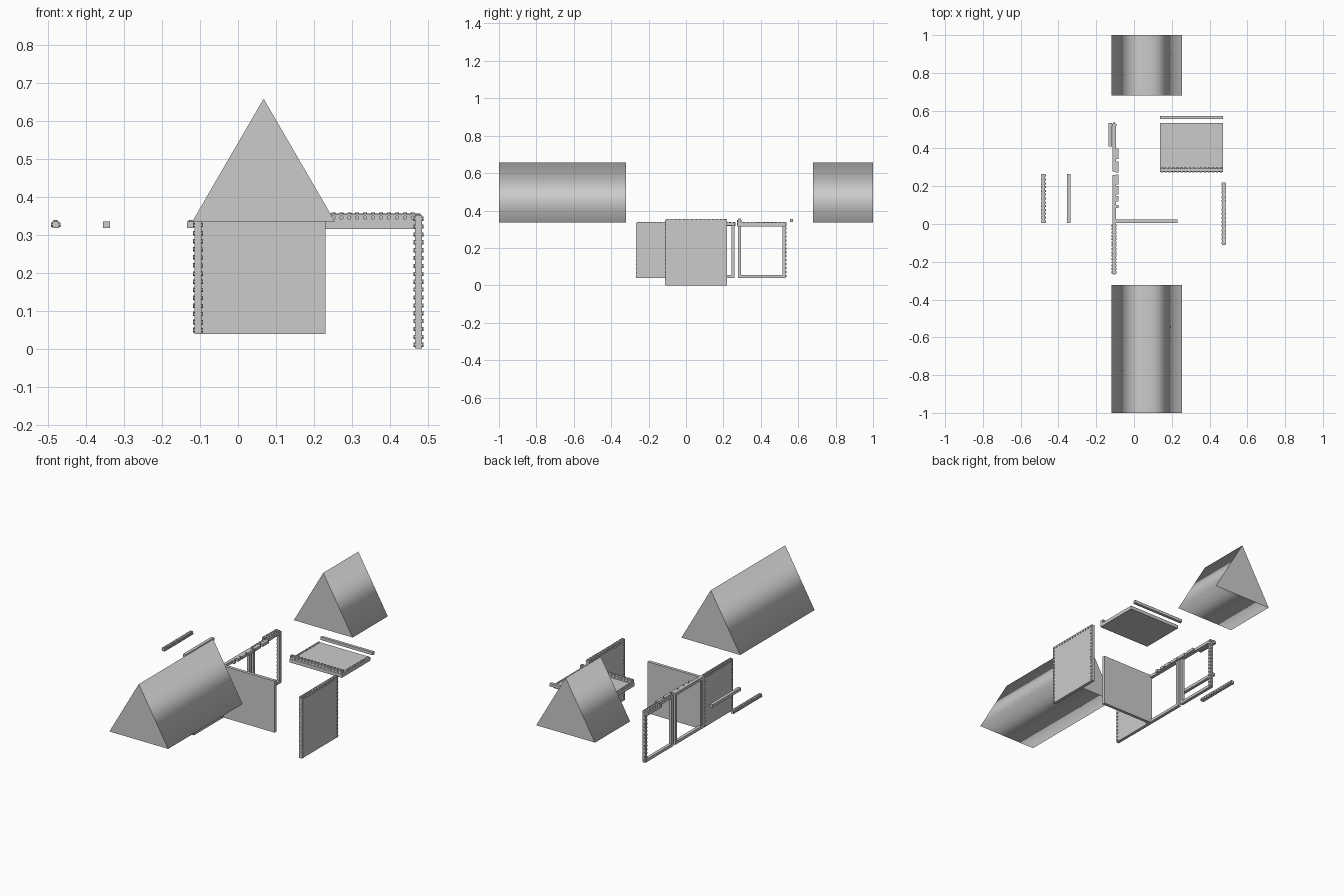
import bpy, bmesh, math
from mathutils import Vector, Matrix

if "Cube" in bpy.data.objects:
    bpy.data.objects.remove(bpy.data.objects["Cube"])


def finish(name, bm):
    me = bpy.data.meshes.new(name)
    bm.normal_update()
    bm.to_mesh(me)
    bm.free()
    ob = bpy.data.objects.new(name, me)
    bpy.context.collection.objects.link(ob)
    return ob


def add_box(bm, x, y, z):
    m = Matrix.Translation(((x[0]+x[1])/2, (y[0]+y[1])/2, (z[0]+z[1])/2))
    m = m @ Matrix.Diagonal((x[1]-x[0], y[1]-y[0], z[1]-z[0], 1))
    bmesh.ops.create_cube(bm, size=1, matrix=m)


def box(name, x, y, z):
    bm = bmesh.new()
    add_box(bm, x, y, z)
    return finish(name, bm)


# row of small round studs from a to b, pointing along d
def studs(name, a, b, d, n, r=0.0055, h=0.004):
    bm = bmesh.new()
    a, b, d = Vector(a), Vector(b), Vector(d)
    rot = d.to_track_quat('Z', 'Y').to_matrix().to_4x4()
    for i in range(n):
        p = a.lerp(b, i / (n - 1)) + d * h / 2
        bmesh.ops.create_cone(bm, cap_ends=True, segments=10, radius1=r, radius2=r,
                              depth=h, matrix=Matrix.Translation(p) @ rot)
    return finish(name, bm)


# triangular prism with smooth sides and flat ends
def prism(name, y0, y1):
    bm = bmesh.new()
    pts = [(-0.12, 0.335), (0.255, 0.335), (0.0675, 0.658)]
    f = [bm.verts.new((x, y0, z)) for x, z in pts]
    k = [bm.verts.new((x, y1, z)) for x, z in pts]
    bm.faces.new(f)
    bm.faces.new(k[::-1])
    for i in range(3):
        j = (i + 1) % 3
        bm.faces.new((f[j], f[i], k[i], k[j])).smooth = True
    return finish(name, bm)


# window frame made of four bars
def frame(name, y0, y1, z0=0.038, z1=0.335, t=0.016, x=(-0.114, -0.096)):
    bm = bmesh.new()
    for y in ((y0, y0 + t), (y1 - t, y1)):
        add_box(bm, x, y, (z0, z1))
    for z in ((z0, z0 + t), (z1 - t, z1)):
        add_box(bm, x, (y0 + t, y1 - t), z)
    return finish(name, bm)


prism("front_roof_prism", -1.0, -0.322)
prism("back_roof_prism", 0.68, 1.0)

# plain cross panel
box("cross_panel", (-0.11, 0.23), (0.005, 0.023), (0.038, 0.335))

# left solid wall and right wall, with studs along their edges
for label, xc, ya, yb, za, zb, n in (("left", -0.105, -0.265, 0.0, 0.038, 0.335, 14),
                                     ("right", 0.475, -0.11, 0.22, 0.0, 0.352, 17)):
    w = 0.009
    box(label + "_wall", (xc - w, xc + w), (ya, yb), (za, zb))
    for s in (-1, 1):
        for tag, y in (("front", ya + 0.009), ("back", yb - 0.009)):
            studs(f"{label}_{tag}_studs", (xc + s*w, y, za + 0.01), (xc + s*w, y, zb - 0.01), (s, 0, 0), n)
        studs(label + "_top_side_studs", (xc + s*w, ya + 0.01, zb - 0.01),
              (xc + s*w, yb - 0.01, zb - 0.01), (s, 0, 0), 15)
    studs(label + "_end_studs", (xc, ya, za + 0.01), (xc, ya, zb - 0.01), (0, -1, 0), n, h=0.002)
    studs(label + "_top_studs", (xc, ya + 0.01, zb), (xc, yb - 0.01, zb), (0, 0, 1), 15)

# two open window frames
frame("window_frame_front", 0.0, 0.26)
frame("window_frame_back", 0.277, 0.533)
studs("frame_end_studs", (-0.105, 0.533, 0.05), (-0.105, 0.533, 0.325), (0, 1, 0), 14)
for s in (-1, 1):
    studs("frame_side_studs", (-0.105 + s*0.009, 0.524, 0.05),
          (-0.105 + s*0.009, 0.524, 0.325), (s, 0, 0), 14)
studs("frame_top_studs", (-0.105, 0.285, 0.335), (-0.105, 0.525, 0.335), (0, 0, 1), 12)

# uneven bricks hung along the top of the frames
for y0, y1 in ((0.085, 0.1), (0.12, 0.147), (0.155, 0.2), (0.21, 0.262), (0.272, 0.33), (0.345, 0.4)):
    box("frame_brick", (-0.097, -0.083), (y0, y1), (0.319, 0.335))
box("frame_long_brick", (-0.134, -0.116), (0.41, 0.536), (0.318, 0.335))
studs("long_brick_studs", (-0.125, 0.419, 0.335), (-0.125, 0.527, 0.335), (0, 0, 1), 6)

# loose bars on the left
for label, xc in (("inner", -0.346), ("outer", -0.48)):
    box(label + "_bar", (xc - 0.009, xc + 0.009), (0.005, 0.265), (0.318, 0.335))
for s in (-1, 1):
    studs("outer_bar_side_studs", (-0.48 + s*0.009, 0.014, 0.326), (-0.48 + s*0.009, 0.256, 0.326), (s, 0, 0), 13)
studs("outer_bar_top_studs", (-0.48, 0.014, 0.334), (-0.48, 0.256, 0.334), (0, 0, 1), 13)

# flat slab with studded front rail and a loose back rail
box("slab", (0.137, 0.47), (0.275, 0.535), (0.315, 0.335))
box("slab_front_rail", (0.137, 0.47), (0.277, 0.294), (0.335, 0.354))
studs("rail_top_studs", (0.147, 0.2855, 0.354), (0.46, 0.2855, 0.354), (0, 0, 1), 16)
for s, y in ((-1, 0.277), (1, 0.294)):
    studs("rail_side_studs", (0.147, y, 0.345), (0.46, y, 0.345), (0, s, 0), 16)
for x in (0.147, 0.46):
    studs("slab_edge_studs", (x, 0.31, 0.335), (x, 0.526, 0.335), (0, 0, 1), 12)
box("loose_back_rail", (0.137, 0.47), (0.555, 0.571), (0.338, 0.355))
